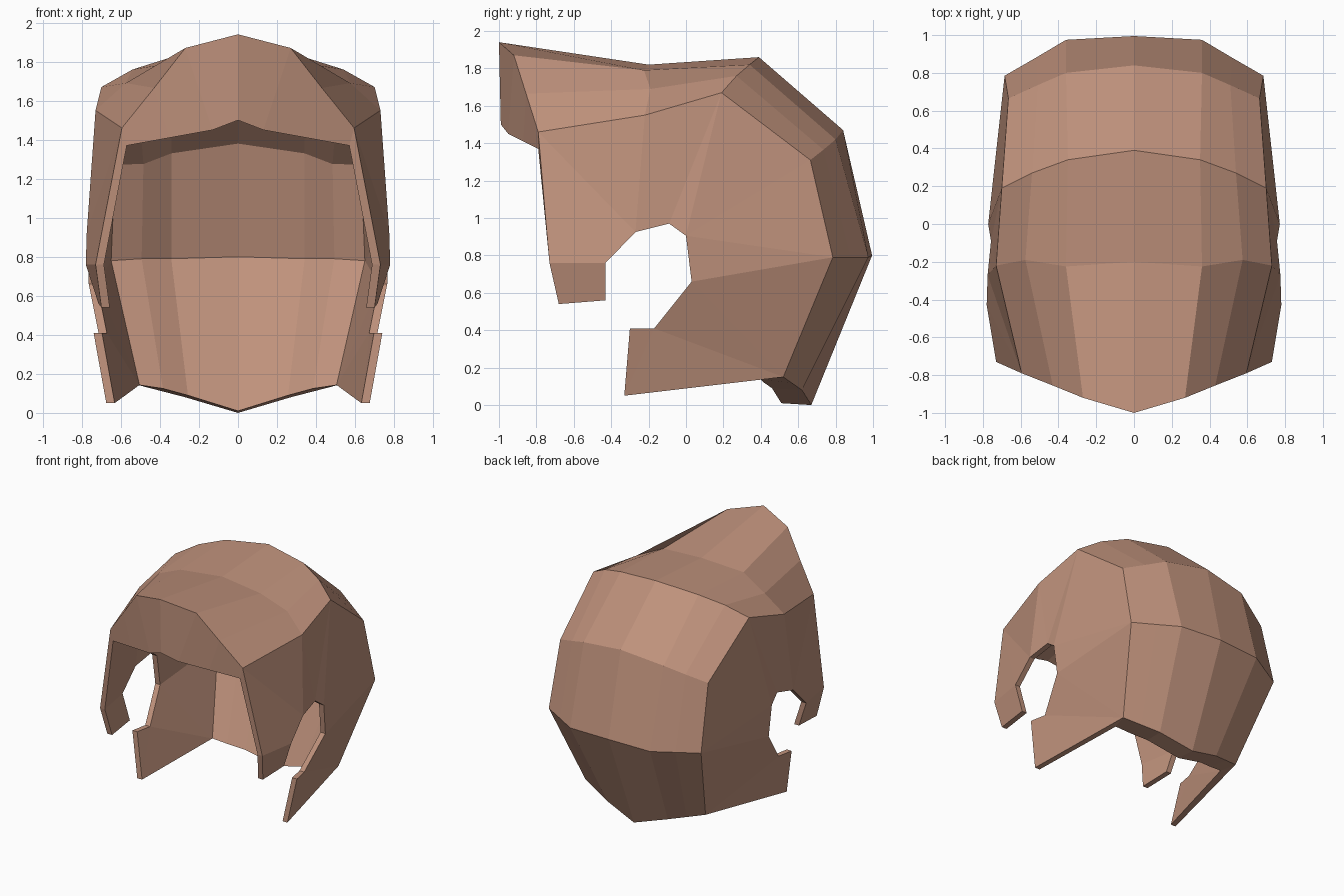
import bpy, bmesh
from mathutils import Vector

if "Cube" in bpy.data.objects:
    bpy.data.objects.remove(bpy.data.objects["Cube"])

mat = bpy.data.materials.new("warm brown")
mat.diffuse_color = (0.52, 0.285, 0.20, 1)
mat.use_nodes = True
mat.node_tree.nodes["Principled BSDF"].inputs["Base Color"].default_value = mat.diffuse_color

# Cross rows of the crown, from brim to nape: centre, mid, outer, side
ROWS = [
    [(0, -1, 1.94), (.27, -.92, 1.87), (.43, -.855, 1.665), (.595, -.79, 1.46)],
    [(0, -.20, 1.82), (.36, -.225, 1.79), (.575, -.19, 1.69), (.73, -.22, 1.55)],
    [(0, .39, 1.86), (.35, .34, 1.82), (.54, .27, 1.76), (.70, .19, 1.67)],
    [(0, .84, 1.47), (.36, .80, 1.42), (.51, .735, 1.365), (.665, .665, 1.31)],
    [(0, .995, .80), (.36, .975, .79), (.52, .88, .79), (.685, .785, .79)],
    [(0, .67, 0), (.27, .62, .08), (.405, .57, .115), (.54, .52, .15)],
]
# Underside of the brim
LIP = [(0, -.99, 1.50), (.13, -.95, 1.45), (.35, -.87, 1.41), (.57, -.79, 1.37)]
# Lining offsets (y, z) for the rows behind the brim
LINING = [(0, -.13), (-.07, -.13), (-.13, -.09), (-.14, 0), (-.16, .01)]
# Cheek and ear outline, front cheek to neck
EAR = [(.73, -.73, .76), (.70, -.68, .54), (.715, -.43, .56), (.78, -.43, .76),
       (.775, -.27, .925), (.757, -.09, .97), (.772, 0, .905), (.765, .03, .66),
       (.715, -.17, .41), (.74, -.30, .41), (.675, -.33, .05)]

bm = bmesh.new()
outer, inner = {}, {}
for r, row in enumerate(ROWS):
    for c, p in enumerate(row):
        outer[r, c] = bm.verts.new(p)
        if r == 0:
            q = LIP[c]
        elif c == 3:
            q = (p[0] - .035, p[1] + LINING[r - 1][0] * .8, p[2] + LINING[r - 1][1] * .3 - .01)
        else:
            dy, dz = LINING[r - 1]
            q = (p[0] * .95, p[1] + dy, p[2] + dz)
        inner[r, c] = bm.verts.new(q)
for i, p in enumerate(EAR):
    outer[i] = bm.verts.new(p)
    inner[i] = bm.verts.new(Vector(p) - Vector((.043, 0, 0)))

# Crown patches, then the side panel around the ear opening
faces = [[(r, c), (r, c + 1), (r + 1, c + 1), (r + 1, c)] for r in range(5) for c in range(3)]
S = [(r, 3) for r in range(6)]
faces += [[S[0], 0, 3], [S[0], 3, 4], [S[0], 4, S[1]], [0, 1, 2, 3],
          [S[1], 4, 5], [S[1], 5, S[2]], [S[2], 5, 6], [S[2], 6, S[3]], [S[3], 6, S[4]],
          [S[4], 6, 7], [S[4], 7, S[5]], [S[5], 7, 8], [S[5], 8, 10], [8, 9, 10]]
count = {}
for f in faces:
    bm.faces.new([outer[k] for k in f])
    bm.faces.new([inner[k] for k in reversed(f)])
    for a, b in zip(f, f[1:] + f[:1]):
        count.setdefault(frozenset((a, b)), []).append((a, b))

# Rim faces join shell and lining along every open edge off the centre line
for uses in count.values():
    a, b = uses[0]
    if len(uses) == 1 and (outer[a].co.x > 0 or outer[b].co.x > 0):
        bm.faces.new([outer[b], outer[a], inner[a], inner[b]])

# Mirror to the other half
bmesh.ops.mirror(bm, geom=bm.verts[:] + bm.edges[:] + bm.faces[:], axis='X', merge_dist=.0005)
bmesh.ops.remove_doubles(bm, verts=bm.verts[:], dist=.0005)
bmesh.ops.recalc_face_normals(bm, faces=bm.faces[:])

mesh = bpy.data.meshes.new("hair_shell")
bm.to_mesh(mesh)
bm.free()
mesh.materials.append(mat)
bpy.context.collection.objects.link(bpy.data.objects.new("hair_shell", mesh))
